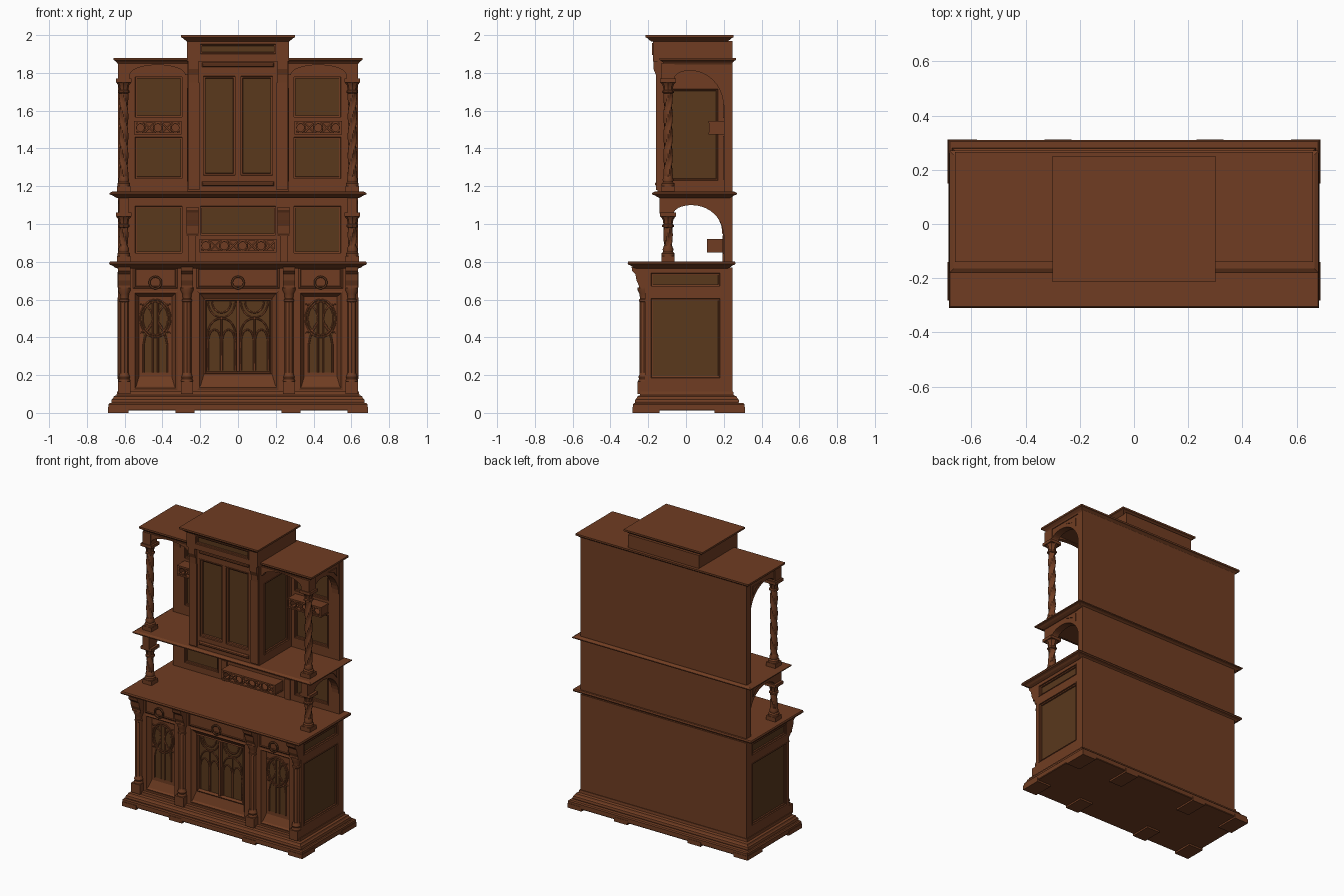
import bpy, bmesh
from math import sin, cos, pi, tau

if "Cube" in bpy.data.objects:
    bpy.data.objects.remove(bpy.data.objects["Cube"])

def material(name, col):
    m = bpy.data.materials.new(name)
    m.diffuse_color = (*col, 1)
    m.use_nodes = True
    m.node_tree.nodes["Principled BSDF"].inputs["Base Color"].default_value = m.diffuse_color
    return m

WOOD = material("wood", (0.16, 0.046, 0.016))
PANEL = material("panel_wood", (0.10, 0.040, 0.012))
DARK = material("dark_trim", (0.085, 0.028, 0.010))

def to3(plane, u, v, d):
    return {"xz": (u, d, v), "yz": (d, u, v), "xy": (u, v, d)}[plane]

def done(bm, name, mat=WOOD, mirror=False, smooth=False, recalc=True):
    if recalc:
        bmesh.ops.recalc_face_normals(bm, faces=bm.faces)
    me = bpy.data.meshes.new(name)
    bm.to_mesh(me)
    bm.free()
    me.materials.append(mat)
    if smooth:
        me.shade_smooth()
        me.set_sharp_from_angle(angle=0.65)
    ob = bpy.data.objects.new(name, me)
    bpy.context.collection.objects.link(ob)
    if mirror:
        ob.modifiers.new("Mirror", "MIRROR").use_mirror_merge = False
    return ob

def prism(name, plane, pts, a, b, mat=WOOD, mirror=False):
    bm = bmesh.new()
    lo, hi = ([bm.verts.new(to3(plane, u, v, d)) for u, v in pts] for d in (a, b))
    bm.faces.new(lo)
    bm.faces.new(hi)
    for i in range(len(pts)):
        j = (i + 1) % len(pts)
        bm.faces.new((lo[i], lo[j], hi[j], hi[i]))
    return done(bm, name, mat, mirror)

def box(name, x0, x1, y0, y1, z0, z1, mat=WOOD, mirror=False):
    return prism(name, "xy", [(x0, y0), (x1, y0), (x1, y1), (x0, y1)], z0, z1, mat, mirror)

def rings(name, plane, rects, mirror=False, recess=False):
    """Stacked rectangles joined by strips: moulded slabs, or recessed panels."""
    bm = bmesh.new()
    loops = [[bm.verts.new(to3(plane, u, v, d)) for u, v in ((a, c), (b, c), (b, e), (a, e))]
             for a, b, c, e, d in rects]
    for p, q in zip(loops, loops[1:]):
        for i in range(4):
            j = (i + 1) % 4
            bm.faces.new((p[i], p[j], q[j], q[i]))
    last = bm.faces.new(loops[-1])
    if not recess:
        bm.faces.new(loops[0])
    bmesh.ops.recalc_face_normals(bm, faces=bm.faces)
    if recess:
        axis = {"xz": 1, "yz": 0, "xy": 2}[plane]
        if last.normal[axis] * (rects[0][4] - rects[-1][4]) < 0:
            bmesh.ops.reverse_faces(bm, faces=bm.faces)
        last.material_index = 1
    ob = done(bm, name, WOOD, mirror, recalc=False)
    ob.data.materials.append(PANEL)
    return ob

def slab(name, x, y0, y1, profile):
    rings(name, "xy", [(-x - o, x + o, y0 - o, y1 + o, z) for o, z in profile])

def panel(name, plane, r, d, inward, w=0.014, depth=0.014, mirror=False):
    """Recessed panel with a stepped moulding inside the hole r."""
    steps = [(0, 0), (0, -0.004), (w * .4, -0.004), (w * .5, .3), (w, .4), (w * 1.1, 1)]
    rs = []
    for o, k in steps:
        off = k if k < 0 else k * depth
        rs.append((r[0] + o, r[1] - o, r[2] + o, r[3] - o, d + inward * off))
    rings(name, plane, rs, mirror, recess=True)

def wall(name, plane, r, holes, d0, d1, mirror=False):
    """Board with rectangular openings."""
    us = sorted({r[0], r[1], *[h[i] for h in holes for i in (0, 1)]})
    vs = sorted({r[2], r[3], *[h[i] for h in holes for i in (2, 3)]})
    cells = set()
    for i in range(len(us) - 1):
        for j in range(len(vs) - 1):
            u, v = (us[i] + us[i + 1]) / 2, (vs[j] + vs[j + 1]) / 2
            if not any(h[0] < u < h[1] and h[2] < v < h[3] for h in holes):
                cells.add((i, j))
    bm = bmesh.new()
    for i, j in cells:
        c = [(us[i], vs[j]), (us[i + 1], vs[j]), (us[i + 1], vs[j + 1]), (us[i], vs[j + 1])]
        for d in (d0, d1):
            bm.faces.new([bm.verts.new(to3(plane, *p, d)) for p in c])
        for k, n in enumerate(((i, j - 1), (i + 1, j), (i, j + 1), (i - 1, j))):
            if n not in cells:
                p, q = c[k], c[(k + 1) % 4]
                bm.faces.new([bm.verts.new(to3(plane, *s)) for s in ((*p, d0), (*q, d0), (*q, d1), (*p, d1))])
    bmesh.ops.remove_doubles(bm, verts=bm.verts, dist=1e-5)
    done(bm, name, WOOD, mirror)

def lathe(name, x, y, profile, n=16, lobes=0, amp=0.0, twist=0.0):
    """Turned part on both sides; lobes and twist make it fluted or spiral."""
    bm = bmesh.new()
    loops = []
    for r, z in profile:
        rr = [r * (1 + amp * cos(lobes * tau * k / n - twist * z)) for k in range(n)]
        loops.append([bm.verts.new((x + rr[k] * cos(tau * k / n), y + rr[k] * sin(tau * k / n), z)) for k in range(n)])
    for p, q in zip(loops, loops[1:]):
        for i in range(n):
            j = (i + 1) % n
            bm.faces.new((p[i], p[j], q[j], q[i]))
    bm.faces.new(loops[0])
    bm.faces.new(loops[-1])
    done(bm, name, WOOD, True, True)

def tubes(name, lines, y, r, mat=WOOD):
    """Thin bars following (x, z) polylines."""
    cu = bpy.data.curves.new(name, "CURVE")
    cu.dimensions, cu.bevel_depth, cu.bevel_resolution = "3D", r, 1
    for pts in lines:
        sp = cu.splines.new("POLY")
        sp.use_cyclic_u = pts[0] == pts[-1]
        pts = pts[:-1] if sp.use_cyclic_u else pts
        sp.points.add(len(pts) - 1)
        for p, (x, z) in zip(sp.points, pts):
            p.co = (x, y, z, 1)
    cu.materials.append(mat)
    bpy.context.collection.objects.link(bpy.data.objects.new(name, cu))

def arc(cx, cz, rx, rz, a0, a1, n=12):
    full = abs(a1 - a0 - tau) < 1e-6
    pts = [(cx + rx * cos(a0 + (a1 - a0) * i / n), cz + rz * sin(a0 + (a1 - a0) * i / n)) for i in range(n + (not full))]
    return pts + pts[:1] if full else pts

def arch(name, plane, u0, u1, top, uL, lowL, uA, apex, uR, lowR, a, b):
    pts = [(u0, top), (u0, lowL)] + arc(uA, lowL, uA - uL, apex - lowL, pi, pi / 2, 8)
    pts += arc(uA, lowR, uR - uA, apex - lowR, pi / 2, 0, 10)[1:] + [(u1, lowR), (u1, top)]
    prism(name, plane, pts, a, b, WOOD, True)

def flip(lines):
    return lines + [[(-x, z) for x, z in l] for l in lines]

# plinth, feet and moulded slabs
slab("plinth", 0.685, -0.28, 0.31, [(-.003, .012), (0, .016), (0, .045), (-.006, .052)])
for y0, y1 in ((-0.283, -0.14), (0.15, 0.312)):
    for x0, x1 in ((0.58, 0.688), (0.23, 0.33)):
        box("foot", x0, x1, y0, y1, 0, 0.03, mirror=True)
slab("plinth_moulding", 0.635, -0.235, 0.245, [(.033, .05), (.036, .06), (.033, .072), (.026, .078), (.022, .088), (.008, .094), (.005, .112)])
slab("counter_top", 0.635, -0.262, 0.215, [(.005, .765), (.02, .772), (.03, .78), (.045, .785), (.047, .793), (.043, .802)])
slab("middle_shelf", 0.635, -0.135, 0.225, [(.005, 1.138), (.02, 1.145), (.03, 1.152), (.045, 1.156), (.046, 1.163), (.03, 1.172)])
slab("side_cornice", 0.635, -0.115, 0.24, [(0, 1.845), (.006, 1.855), (.018, 1.865), (.025, 1.868), (.025, 1.88)])
slab("centre_cornice", 0.27, -0.183, 0.22, [(0, 1.965), (.008, 1.972), (.022, 1.984), (.031, 1.988), (.031, 2.0)])

# lower cabinet carcass, side panels and door recesses
box("cabinet_core", -0.61, 0.61, -0.165, 0.245, 0.1, 0.77)
sides = [(-0.19, 0.185, 0.18, 0.61), (-0.19, 0.185, 0.665, 0.745)]
wall("cabinet_side", "yz", (-0.217, 0.245, 0.1, 0.77), sides, 0.61, 0.635, True)
for r in sides:
    panel("cabinet_side_panel", "yz", r, 0.635, -1, mirror=True)
doorC, doorS = (-0.215, 0.215, 0.12, 0.645), (0.32, 0.555, 0.12, 0.645)
wall("cabinet_front", "xz", (-0.61, 0.61, 0.1, 0.77), [doorC, doorS, (-0.555, -0.32, 0.12, 0.645)], -0.217, -0.165)
rings("centre_door", "xz", [(*doorC, -.217), (-.205, .205, .135, .635, -.222), (-.198, .198, .145, .628, -.212),
      (-.18, .18, .205, .605, -.195), (-.172, .172, .212, .597, -.199), (-.168, .168, .22, .592, -.18)], recess=True)
rings("side_door", "xz", [(*doorS, -.217), (.33, .545, .132, .635, -.221), (.336, .539, .14, .628, -.21),
      (.35, .525, .19, .615, -.19)], True, recess=True).data.materials[1] = WOOD
prism("side_door_pane", "xz", [(.372, .215), (.503, .215), (.503, .44)] + arc(.4375, .5, .08, .1, -.35, pi + .35, 18) + [(.372, .44)],
      -0.193, -0.189, PANEL, True)

# door tracery
half = [arc(.087, .59, .072, .085, -pi, 0), arc(.087, .59, .05, .06, -pi, 0), [(.087, .225), (.087, .505)]]
for cx, w, z, h in ((.087, .075, .40, .10), (.05, .034, .37, .07), (.124, .034, .37, .07)):
    for s in (1, -1):
        half.append([(cx + s * w, .225)] + [(cx + s * w * (1 - t * t / 36), z + h * sin(t * pi / 12)) for t in range(7)])
tubes("centre_door_tracery", flip(half), -0.184, 0.0045)
box("centre_door_mullion", -.008, .008, -.2, -.178, .22, .595)
side = [arc(.4375, .5, .08, .1, 0, tau, 28), arc(.4375, .5, .068, .088, 0, tau, 28)]
for s in (1, -1):
    side.append([(.4375 + s * .014, .215), (.4375 + s * .014, .59)])
    side.append([(.4375 + s * .063, .215), (.4375 + s * .063, .36), (.4375 + s * .055, .40), (.4375 + s * .03, .46), (.4375 + s * .014, .48)])
    side.append(arc(.4375 + s * .08, .50, .066, .075, pi / 2 if s > 0 else -pi / 2, 3 * pi / 2 if s > 0 else pi / 2))
tubes("side_door_tracery", flip(side), -0.194, 0.0045)

# drawers with ring pulls
for x0, x1, m in ((-0.22, 0.22, False), (0.32, 0.555, True)):
    rings("drawer", "xz", [(x0, x1, .658, .772, -.21), (x0, x1, .658, .772, -.224), (x0 + .01, x1 - .01, .668, .762, -.232),
          (x0 + .014, x1 - .014, .672, .758, -.228)], m)
tubes("ring_pulls", [arc(x, 0.69, .031, .031, 0, tau, 28) for x in (-.4375, 0, .4375)], -0.237, 0.006, DARK)

# lower half columns and corbels
corbel = [(-.2, .772), (-.288, .772), (-.285, .752), (-.268, .735), (-.262, .70), (-.25, .675), (-.25, .66), (-.2, .66)]
for x in (0.27, 0.602):
    prism("counter_corbel", "yz", corbel, x - .033, x + .033, mirror=True)
    lathe("half_column", x, -0.222, [(.022, .2), (.022, .59), (.02, .6), (.02, .635)], 32, 8, .07)
    lathe("half_column_capital", x, -0.222, [(.02, .585), (.026, .59), (.026, .6), (.022, .605), (.024, .63), (.034, .65), (.034, .665)])
    lathe("half_column_base", x, -0.222, [(.03, .16), (.032, .17), (.027, .18), (.03, .19), (.026, .2), (.022, .215)])
    box("half_column_block", x - .033, x + .033, -.258, -.2, .1, .165, mirror=True)

# back wall with its panels
backs = [(.29, .55, 1.56, 1.785), (.29, .55, 1.235, 1.465), (.29, .55, .84, 1.10)]
holes = backs + [(-b, -a, c, d) for a, b, c, d in backs] + [(-.205, .205, .935, 1.10)]
wall("back_frame", "xz", (-.635, .635, .795, 1.86), holes, .2, .222)
box("back_board", -.635, .635, .222, .245, .795, 1.86)
for r in backs:
    panel("back_panel", "xz", r, .2, 1, mirror=True)
panel("back_centre_panel", "xz", holes[-1], .2, 1)
prism("back_corbel", "yz", [(.205, .93), (.192, .95), (.188, .99), (.175, 1.02), (.16, 1.06), (.15, 1.075), (.15, 1.09), (.205, 1.09)], .21, .272, mirror=True)
box("back_stile", .222, .262, .192, .205, .8, .94, mirror=True)

# fretwork shelves
def fret_shelf(x0, x1, z0, y0, m):
    box("fret_shelf_top", x0, x1, y0, .2, z0 + .06, z0 + .07, mirror=m)
    box("fret_shelf_bottom", x0, x1, y0, .2, z0, z0 + .01, mirror=m)
    for a in (x0 + .002, x1 - .012):
        box("fret_shelf_end", a, a + .01, y0 + .002, .2, z0 + .01, z0 + .06, mirror=m)
    n = round((x1 - x0) / .05)
    w, zc, lines = (x1 - x0 - .02) / n, z0 + .035, []
    for i in range(n):
        cx = x0 + .01 + w * (i + .5)
        if i % 2:
            lines += [[(cx - w / 2, zc - .024), (cx + w / 2, zc + .024)], [(cx - w / 2, zc + .024), (cx + w / 2, zc - .024)]]
        else:
            lines.append(arc(cx, zc, w / 2, .024, 0, tau, 18))
    tubes("fretwork", flip(lines) if m else lines, y0 + .008, .005)

fret_shelf(.298, .55, 1.475, .12, True)
fret_shelf(-.205, .205, .85, .11, False)

# twisted columns with bases and capitals
for z0, z1 in ((.80, 1.06), (1.17, 1.77)):
    zs = [z0 + .08 + (z1 - z0 - .15) * i / 48 for i in range(49)]
    lathe("twisted_column", .605, -.095, [(.022, z) for z in zs], 20, 4, .14, 60)
    box("column_base_block", .57, .64, -.13, -.06, z0, z0 + .03, mirror=True)
    lathe("column_base", .605, -.095, [(.034, z0 + .03), (.034, z0 + .045), (.026, z0 + .052), (.029, z0 + .065), (.022, z0 + .085)])
    lathe("column_capital", .605, -.095, [(.021, z1 - .08), (.029, z1 - .075), (.029, z1 - .065), (.023, z1 - .06), (.027, z1 - .035), (.04, z1 - .018)], 24, 8, .06)
    box("column_abacus", .563, .647, -.137, -.053, z1 - .02, z1, mirror=True)

# arched spandrels over the open bays
arch("middle_side_arch", "yz", -.14, .21, 1.145, -.065, 1.055, .03, 1.10, .197, .945, .58, .63)
arch("upper_side_arch", "yz", -.125, .21, 1.85, -.065, 1.765, .02, 1.812, .197, 1.63, .58, .63)
arch("upper_front_arch", "xz", .265, .635, 1.85, .28, 1.79, .425, 1.842, .572, 1.79, -.13, -.1)
box("arch_corner_block", .575, .636, -.132, -.06, 1.765, 1.85, mirror=True)
for z in (1.825, 1.125):
    prism("spandrel_trim", "yz", [(.08, z), (.175, z), (.175, z - .06), (.14, z - .02)], .628, .635, mirror=True)

# upper centre cabinet
box("upper_core", -.25, .25, -.12, .2, 1.165, 1.87)
doors = [(.008, .19, 1.25, 1.79), (-.19, -.008, 1.25, 1.79)]
wall("upper_front", "xz", (-.265, .265, 1.165, 1.87), doors, -.15, -.12)
panel("upper_door_panel", "xz", doors[0], -.15, 1, .017, .02, True)
sp = (-.095, .175, 1.225, 1.72)
wall("upper_side", "yz", (-.15, .2, 1.165, 1.87), [sp], .245, .267, True)
panel("upper_side_panel", "yz", sp, .267, -1, mirror=True)
box("upper_pilaster", .205, .262, -.158, -.145, 1.18, 1.75, mirror=True)
prism("upper_corbel", "yz", [(-.145, 1.74), (-.158, 1.75), (-.16, 1.79), (-.172, 1.82), (-.172, 1.865), (-.145, 1.865)], .21, .262, mirror=True)
for z in (1.2, 1.83):
    rings("bead_rail", "xz", [(-.19, .19, z, z + .024, -.145), (-.19, .19, z, z + .024, -.155), (-.184, .184, z + .007, z + .017, -.163)])
box("crown_core", -.26, .26, -.155, .245, 1.855, 1.97)
cp = (-.205, .205, 1.895, 1.958)
wall("crown_front", "xz", (-.27, .27, 1.86, 1.97), [cp], -.175, -.15)
panel("crown_panel", "xz", cp, -.175, 1)
box("crown_side", .255, .27, -.15, .245, 1.86, 1.97, mirror=True)
